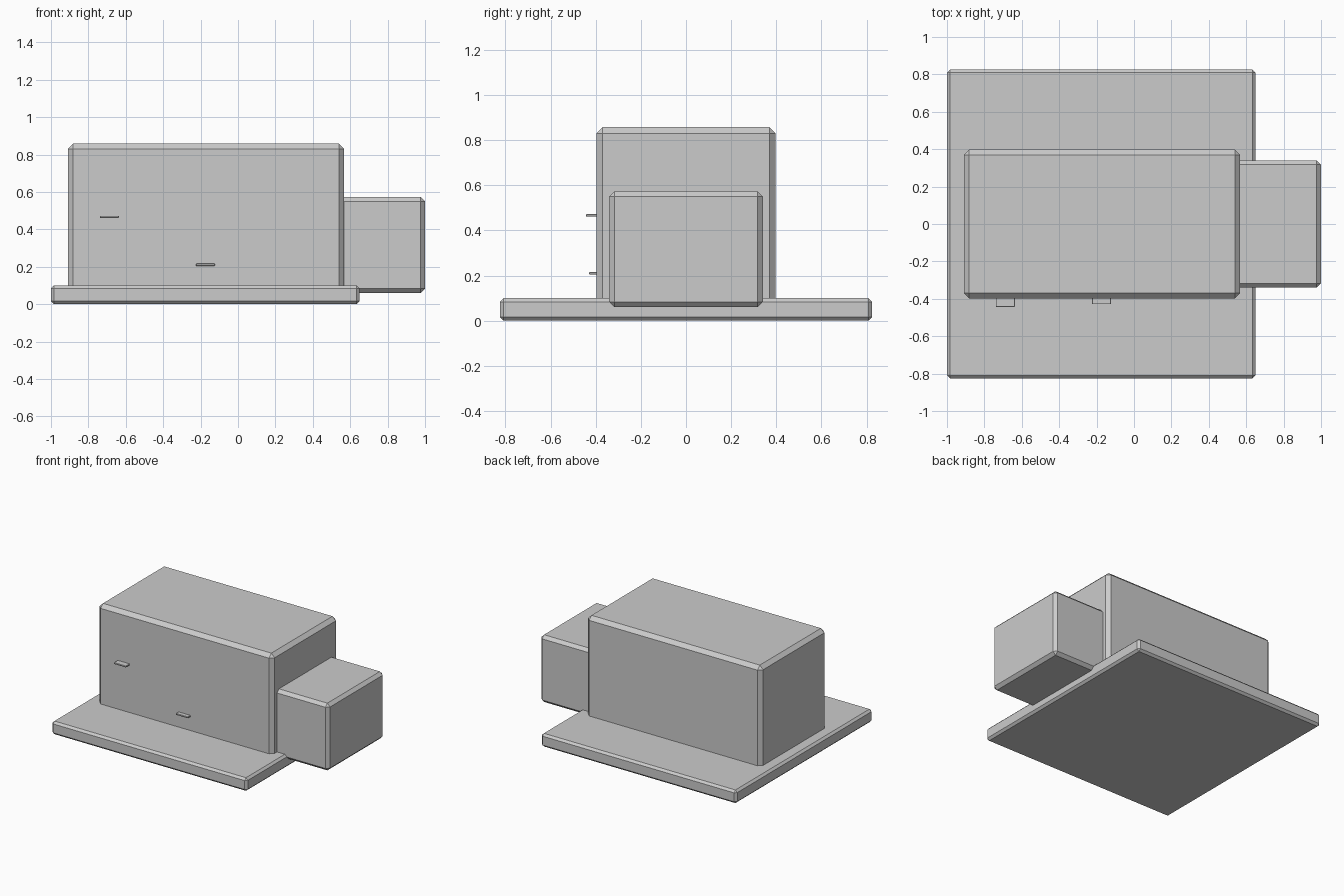
import bpy
import bmesh
from mathutils import Vector

if "Cube" in bpy.data.objects:
    bpy.data.objects.remove(bpy.data.objects["Cube"])


def chamfered_box(name, x, y, z, bevel):
    """Box spanning the given ranges, with every edge chamfered flat."""
    size = Vector((x[1] - x[0], y[1] - y[0], z[1] - z[0]))
    centre = Vector((sum(x), sum(y), sum(z))) / 2
    bm = bmesh.new()
    bmesh.ops.create_cube(bm, size=1)
    bmesh.ops.scale(bm, vec=size, verts=bm.verts)
    bmesh.ops.bevel(bm, geom=bm.edges[:], offset=bevel, segments=1,
                    affect='EDGES', profile=0.5)
    mesh = bpy.data.meshes.new(name)
    bm.to_mesh(mesh)
    bm.free()
    obj = bpy.data.objects.new(name, mesh)
    obj.location = centre
    bpy.context.collection.objects.link(obj)
    return obj


# Wide square base slab
chamfered_box("base_slab", (-1.0, 0.65), (-0.825, 0.825), (0.0, 0.10), 0.016)

# Main block, seated slightly into the slab
chamfered_box("main_block", (-0.91, 0.568), (-0.397, 0.397), (0.065, 0.858), 0.028)

# Lower block on the right end, overhanging the slab
chamfered_box("side_block", (0.48, 1.0), (-0.34, 0.34), (0.06, 0.573), 0.023)

# Two thin ledges on the front wall
for name, x0, y0, z0 in (("upper_ledge", -0.739, -0.443, 0.461),
                         ("lower_ledge", -0.225, -0.429, 0.205)):
    chamfered_box(name, (x0, x0 + 0.102), (y0, -0.36), (z0, z0 + 0.011), 0.002)
